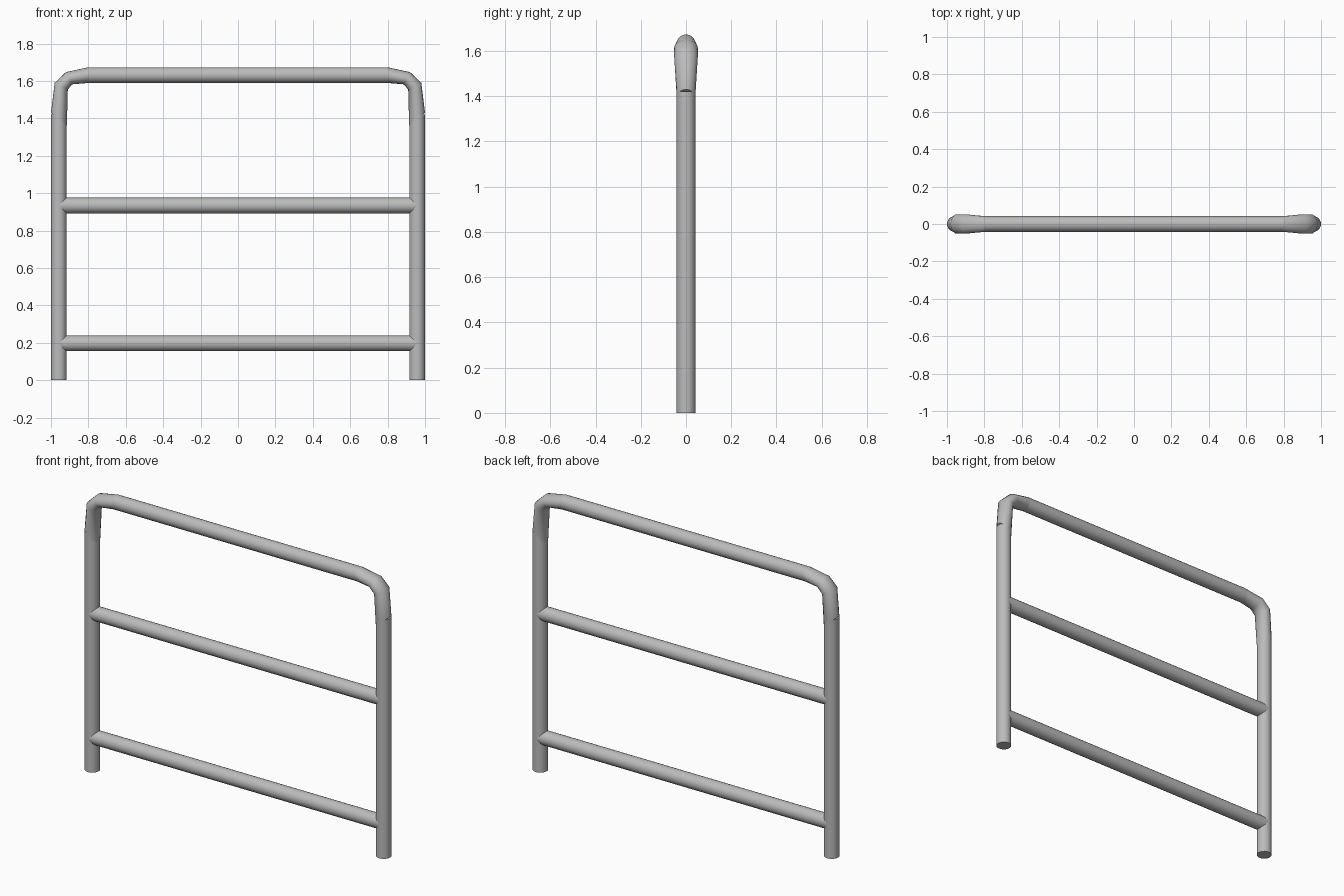
import bpy
import bmesh
from math import sin, cos, pi
from mathutils import Vector

SIDES = 20
R = 0.042          # tube radius
POST_X = 0.958     # post centre line
TOP_Z = 1.631      # top bar centre line

old = bpy.data.objects.get("Cube")
if old:
    bpy.data.objects.remove(old, do_unlink=True)

steel = bpy.data.materials.new("grey steel")
steel.use_nodes = True
grey = (0.5, 0.5, 0.5, 1)
steel.diffuse_color = grey
steel.node_tree.nodes["Principled BSDF"].inputs["Base Color"].default_value = grey


def tube(name, rings, mirror=False):
    """Loft oval rings, each given as outer (x, z), inner (x, z), half depth in y."""
    bm = bmesh.new()
    loops = []
    for (ox, oz), (ix, iz), depth in rings:
        outer, inner = Vector((ox, 0, oz)), Vector((ix, 0, iz))
        mid, half = (outer + inner) / 2, (outer - inner) / 2
        side = Vector((0, depth, 0))
        angles = [2 * pi * i / SIDES for i in range(SIDES)]
        loops.append([bm.verts.new(mid + half * cos(a) + side * sin(a)) for a in angles])
    for a, b in zip(loops, loops[1:]):
        for i in range(SIDES):
            j = (i + 1) % SIDES
            bm.faces.new((a[i], a[j], b[j], b[i]))
    bm.faces.new(loops[0])
    bm.faces.new(loops[-1])
    bmesh.ops.recalc_face_normals(bm, faces=bm.faces)
    mesh = bpy.data.meshes.new(name)
    bm.to_mesh(mesh)
    bm.free()
    mesh.materials.append(steel)
    obj = bpy.data.objects.new(name, mesh)
    bpy.context.collection.objects.link(obj)
    if mirror:
        mod = obj.modifiers.new("Mirror", 'MIRROR')
        mod.use_mirror_merge = False
    bpy.ops.object.select_all(action='DESELECT')
    obj.select_set(True)
    bpy.context.view_layer.objects.active = obj
    bpy.ops.object.shade_smooth_by_angle(angle=pi / 4)
    return obj


def bar(name, z, end):
    """Straight horizontal tube from -end to +end."""
    return tube(name, [((x, z + R), (x, z - R), R) for x in (-end, end)])


# Upright posts
tube("posts", [((POST_X + R, z), (POST_X - R, z), R) for z in (0, 1.42)], mirror=True)

# Bent corners, slightly flattened and widened in the bend
tube("corner_bends", [
    ((1.0, 1.43), (0.915, 1.36), 0.041),
    ((0.98, 1.59), (0.91, 1.555), 0.052),
    ((0.92, 1.647), (0.885, 1.582), 0.052),
    ((0.8, TOP_Z + R), (0.8, TOP_Z - R), R),
], mirror=True)

# Horizontal bars
bar("top_bar", TOP_Z, 0.8)
bar("middle_rail", 0.934, 0.955)
bar("lower_rail", 0.197, 0.955)
